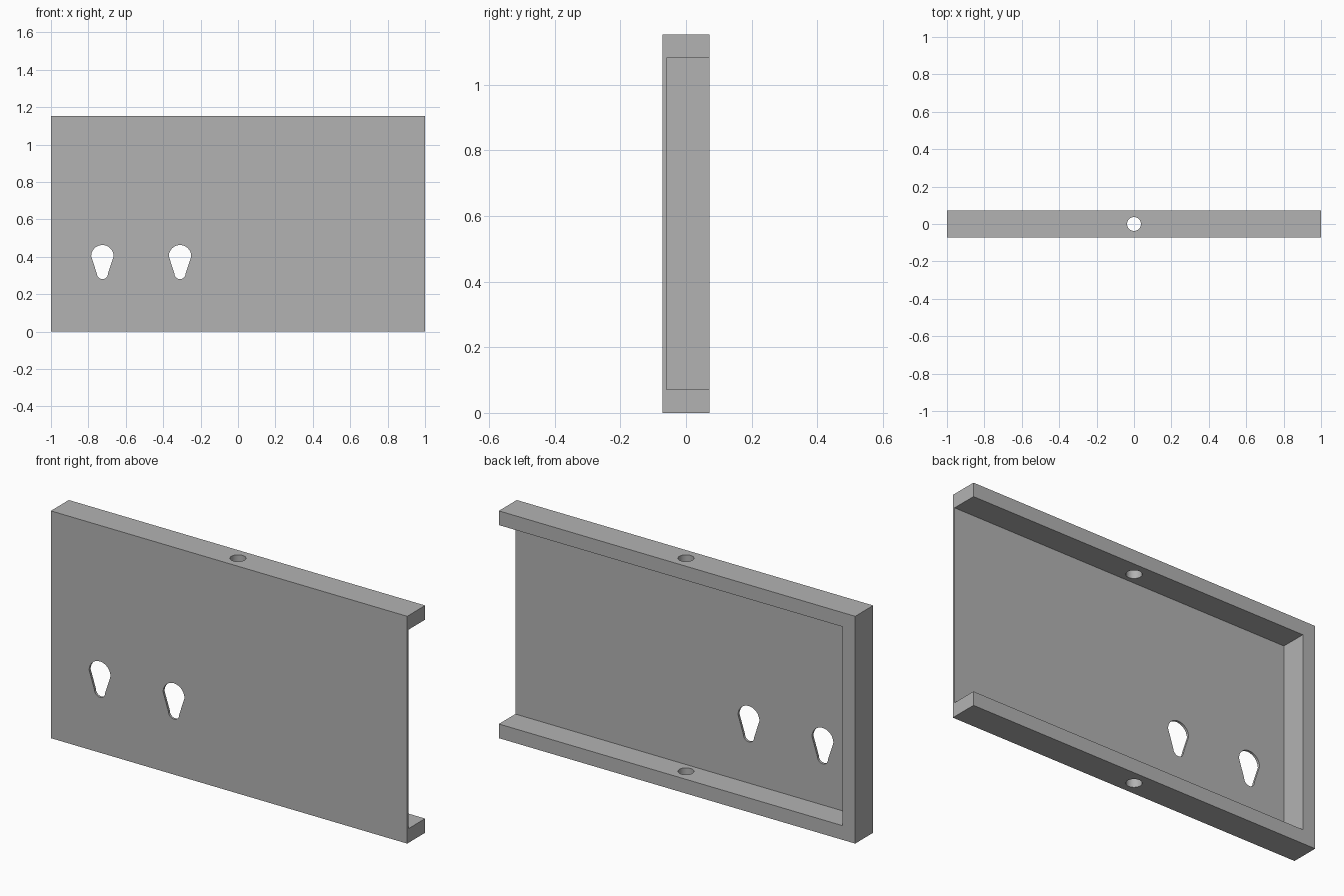
import bpy
import bmesh
from math import cos, sin, pi
from mathutils import Vector

cube = bpy.data.objects.get("Cube")
if cube:
    bpy.data.objects.remove(cube, do_unlink=True)

WIDTH, DEPTH, HEIGHT = 2.0, 0.144, 1.153
WALL, PLATE = 0.072, 0.012
BACK = DEPTH / 2

grey = bpy.data.materials.new("plain grey")
grey.use_nodes = True
grey.diffuse_color = (0.45, 0.45, 0.45, 1)
grey.node_tree.nodes["Principled BSDF"].inputs["Base Color"].default_value = (0.45, 0.45, 0.45, 1)


def prism(name, outline, sweep):
    """Solid made by sweeping a closed outline along a vector."""
    bm = bmesh.new()
    face = bm.faces.new([bm.verts.new(p) for p in outline])
    swept = bmesh.ops.extrude_face_region(bm, geom=[face])["geom"]
    verts = [g for g in swept if isinstance(g, bmesh.types.BMVert)]
    bmesh.ops.translate(bm, verts=verts, vec=Vector(sweep))
    bmesh.ops.recalc_face_normals(bm, faces=bm.faces)
    mesh = bpy.data.meshes.new(name)
    bm.to_mesh(mesh)
    bm.free()
    obj = bpy.data.objects.new(name, mesh)
    bpy.context.collection.objects.link(obj)
    mesh.materials.append(grey)
    return obj


def box(name, x0, x1, y0, y1, z0, z1):
    return prism(name, [(x0, y0, z0), (x1, y0, z0), (x1, y1, z0), (x0, y1, z0)], (0, 0, z1 - z0))


def arc(cx, cz, radius, start, steps=20):
    """Half circle in the front plane."""
    angles = [start + pi * i / steps for i in range(steps + 1)]
    return [(cx + radius * cos(a), -0.2, cz + radius * sin(a)) for a in angles]


# Tray body, open at the back and at one end
tray = box("wall_tray", -WIDTH / 2, WIDTH / 2, -BACK, BACK, 0, HEIGHT)
cutters = [box("pocket_cutter", -WIDTH / 2 + WALL, WIDTH, PLATE - BACK, 0.2, WALL, HEIGHT - WALL)]

# Two tapered hanging slots in the front plate
for x in (-0.725, -0.31):
    outline = arc(x, 0.403, 0.06, 0) + arc(x, 0.311, 0.03, pi)
    cutters.append(prism("slot_cutter", outline, (0, 0.25, 0)))

# Round hole through the top and bottom rails
circle = [(0.037 * cos(2 * pi * i / 40), 0.037 * sin(2 * pi * i / 40), -0.1) for i in range(40)]
cutters.append(prism("rail_hole_cutter", circle, (0, 0, HEIGHT + 0.2)))

# Cut the body
bpy.ops.object.select_all(action="DESELECT")
bpy.context.view_layer.objects.active = tray
tray.select_set(True)
for cutter in cutters:
    cutter.hide_render = True
    mod = tray.modifiers.new("cut", "BOOLEAN")
    mod.operation = "DIFFERENCE"
    mod.solver = "EXACT"
    mod.object = cutter
    bpy.ops.object.modifier_apply(modifier=mod.name)
    bpy.data.objects.remove(cutter, do_unlink=True)

bpy.ops.object.shade_smooth_by_angle(angle=pi / 6)
